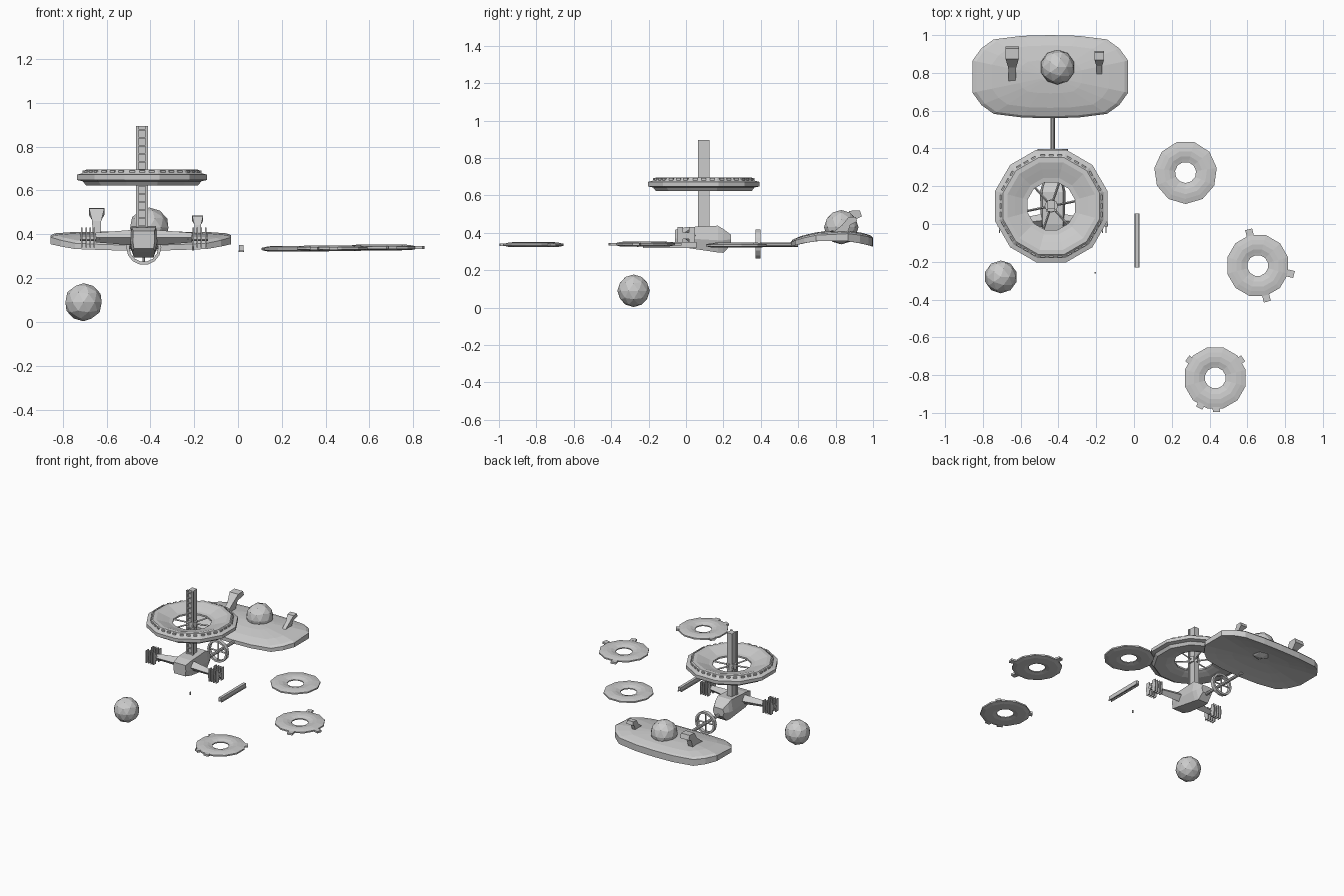
import bpy, bmesh
from math import sin, cos, pi, radians
from mathutils import Vector, Matrix

if "Cube" in bpy.data.objects:
    bpy.data.objects.remove(bpy.data.objects["Cube"])


def finish(name, bm):
    bmesh.ops.recalc_face_normals(bm, faces=bm.faces)
    me = bpy.data.meshes.new(name)
    bm.to_mesh(me)
    bm.free()
    ob = bpy.data.objects.new(name, me)
    bpy.context.collection.objects.link(ob)
    return ob


def add_box(bm, c, s, rot=0.0):
    m = Matrix.Translation(c) @ Matrix.Rotation(rot, 4, 'Z') @ Matrix.Diagonal((*s, 1))
    bmesh.ops.create_cube(bm, size=1, matrix=m)


def add_rod(bm, a, b, r1, r2=None, n=6):
    a, b = Vector(a), Vector(b)
    d = b - a
    m = Matrix.Translation((a + b) / 2) @ d.to_track_quat('Z', 'Y').to_matrix().to_4x4()
    bmesh.ops.create_cone(bm, cap_ends=True, segments=n, radius1=r1,
                          radius2=r1 if r2 is None else r2, depth=d.length, matrix=m)


def add_loft(bm, loops, cap=True, closed=False):
    vs = [[bm.verts.new(p) for p in lp] for lp in loops]
    n = len(vs[0])
    pairs = list(zip(vs, vs[1:])) + ([(vs[-1], vs[0])] if closed else [])
    for a, b in pairs:
        for i in range(n):
            j = (i + 1) % n
            bm.faces.new((a[i], a[j], b[j], b[i]))
    if cap and not closed:
        bm.faces.new(vs[0])
        bm.faces.new(vs[-1])


def add_ring(bm, c, profile, n, turn=0.0):
    # closed (radius, z) profile spun around a vertical axis
    add_loft(bm, [[(c[0] + r * cos(2 * pi * k / n + turn), c[1] + r * sin(2 * pi * k / n + turn), c[2] + z)
                   for r, z in profile] for k in range(n)], closed=True)


# Shell-like wing hull: nested outlines over an arched underside
CX, CY = -0.443, 0.78
quarter = [(0.412, 0.085), (0.365, 0.15), (0.30, 0.197), (0.15, 0.216)]
outline = quarter + [(0, 0.22)] + [(-x, y) for x, y in quarter[::-1]]
outline += [(-x, -y) for x, y in outline[:4]] + [(0, -0.22)] + [(x, -y) for x, y in quarter[::-1]]


def hull_loop(s, thick):
    return [(CX + x * s, CY + y * s,
             0.36 - 0.7 * (y * s) ** 2 + (thick + 0.05 * y * s if thick else 0)) for x, y in outline]


bm = bmesh.new()
add_loft(bm, [hull_loop(s, t) for s, t in
              [(0.15, 0), (0.5, 0), (0.8, 0), (1, 0), (1, 0.036), (0.95, 0.045),
               (0.75, 0.05), (0.4, 0.051), (0.1, 0.052)]])
finish("wing_hull", bm)

# Two swept fins, wide heads on narrow stems
for name, x, w, y0, y1, zt in [("large_fin", -0.645, 0.07, 0.735, 0.94, 0.52),
                               ("small_fin", -0.184, 0.05, 0.77, 0.915, 0.485)]:
    L, h = y1 - y0, zt - 0.39
    prof = [(0, 0, .5), (.62, 0, .5), (.75, .55, .55), (1, .75, 1), (.95, 1, 1), (.68, .98, 1), (.45, .55, .6)]
    bm = bmesh.new()
    add_loft(bm, [[(x + s * w * k / 2, y0 + L * u, 0.39 + h * v) for u, v, k in prof] for s in (-1, 1)])
    finish(name, bm)

# Faceted balls: one on the hull, one loose below
for name, c, r in [("hull_dome", (-0.405, 0.83, 0.43), 0.092), ("loose_ball", (-0.705, -0.28, 0.09), 0.087)]:
    bm = bmesh.new()
    bmesh.ops.create_icosphere(bm, subdivisions=2, radius=r, matrix=Matrix.Translation(c))
    finish(name, bm)

# Central pod: hexagonal sections lofted front to back
PX = -0.43
bm = bmesh.new()
add_loft(bm, [[(PX + x, y, z) for x, z in
               [(-wt, zt), (wt, zt), (wm, zm), (wb, zb), (-wb, zb), (-wm, zm)]]
              for y, wt, zt, wm, zm, wb, zb in
              [(-0.06, .048, .415, .05, .37, .045, .335), (0.0, .055, .43, .062, .37, .052, .32),
               (0.17, .055, .438, .068, .36, .045, .295), (0.2, .05, .42, .06, .36, .04, .293),
               (0.24, .035, .39, .045, .365, .035, .335)]])
finish("pod_body", bm)

# Side arms with comb-like plate stacks
for side, name in [(-1, "left_arm"), (1, "right_arm")]:
    bm = bmesh.new()
    y, z = 0.0, 0.385
    add_rod(bm, (PX + side * 0.04, 0.02, z), (PX + side * 0.22, y, z), 0.036, 0.022, 4)
    add_rod(bm, (PX + side * 0.2, y, z), (PX + side * 0.292, y, z), 0.016)
    for k in range(4):
        add_box(bm, (PX + side * (0.225 + 0.019 * k), y, z), (0.007, 0.095, 0.035))
        for t in (-0.03, 0.03):
            add_box(bm, (PX + side * (0.225 + 0.019 * k), y + t, z), (0.007, 0.03, 0.09))
    finish(name, bm)

# Tow rod and spoked wheel behind the pod
bm = bmesh.new()
add_rod(bm, (PX, 0.2, 0.336), (PX, 0.6, 0.336), 0.011, n=8)
finish("tow_rod", bm)
bm = bmesh.new()
add_ring(bm, (0, 0, 0), [(0.08, -.013), (0.08, .013), (0.066, .013), (0.066, -.013)], 14)
for k in range(4):
    a = k * pi / 2
    add_rod(bm, (0, 0, 0), (0.07 * cos(a), 0.07 * sin(a), 0), 0.006, n=4)
wheel = finish("spoked_wheel", bm)
wheel.location = (PX, 0.385, 0.34)
wheel.rotation_euler = (pi / 2, 0, 0)

# Tall mast with ladder rungs, and a shorter loose ladder
MX, MY = -0.438, 0.095


def ladder_mast(name, length, w, d, rungs):
    bm = bmesh.new()
    add_box(bm, (0, d * .12, length / 2), (w * .75, d * .76, length))
    for s in (-1, 1):
        add_box(bm, (s * w * 0.4, -d * 0.38, length / 2), (w * 0.2, d * 0.24, length))
    for k in range(rungs):
        add_box(bm, (0, -d * 0.36, length * (k + 0.5) / rungs), (w * 0.85, d * 0.2, length * 0.012))
    return finish(name, bm)


ladder_mast("mast", 0.475, 0.054, 0.06, 13).location = (MX, MY, 0.42)
loose = ladder_mast("loose_ladder", 0.285, 0.027, 0.032, 13)
loose.location = (0.015, 0.055, 0.335)
loose.rotation_euler = (pi / 2, 0, 0)
loose.rotation_euler.x = radians(90)

# Large ring around the mast, with spokes and window strips
bm = bmesh.new()
add_ring(bm, (MX, MY, 0.66), [(.308, .012), (.308, -.012), (.28, -.018), (.265, -.037), (.19, -.03),
                              (.15, -.018), (.13, -.01), (.13, .002), (.155, .006), (.2, .022),
                              (.24, .035), (.265, .035), (.285, .018)], 12, pi / 12)
finish("large_ring", bm)
bm = bmesh.new()
add_rod(bm, (MX, MY, 0.63), (MX, MY, 0.67), 0.036, n=8)
for k in range(6):
    a = k * pi / 3 + 0.2
    add_rod(bm, (MX, MY, 0.65), (MX + 0.14 * cos(a), MY + 0.14 * sin(a), 0.655), 0.006, n=4)
finish("ring_spokes", bm)
bm = bmesh.new()
for k in range(12):
    a = k * pi / 6
    for t in (-0.045, 0, 0.045):
        add_box(bm, (MX + 0.268 * cos(a) - t * sin(a), MY + 0.268 * sin(a) + t * cos(a), 0.686),
                (0.008, 0.025, 0.012), a)
finish("ring_windows", bm)

# Three spare rings with edge tabs
disc = [(.167, .005), (.167, -.005), (.14, -.011), (.085, -.012), (.056, -.006),
        (.056, .001), (.07, .005), (.088, .011), (.115, .014), (.14, .011)]
for name, c, n, tabs, reach in [
        ("spare_ring_a", (0.273, 0.273, 0.333), 11, [], 0),
        ("spare_ring_b", (0.655, -0.22, 0.339), 12, [104, -14, -75], 0.18),
        ("spare_ring_c", (0.43, -0.815, 0.336), 12, [145, 35, -88, -118], 0.163)]:
    bm = bmesh.new()
    add_ring(bm, c, disc, n, pi / n + pi / 2)
    for deg in tabs:
        a = radians(deg)
        add_box(bm, (c[0] + reach * cos(a), c[1] + reach * sin(a), c[2]), (0.035, 0.038, 0.014), a)
    finish(name, bm)

# Tiny loose fragment
bm = bmesh.new()
add_rod(bm, (-0.205, -0.258, 0.325), (-0.205, -0.258, 0.345), 0.005, n=6)
finish("tiny_fragment", bm)
